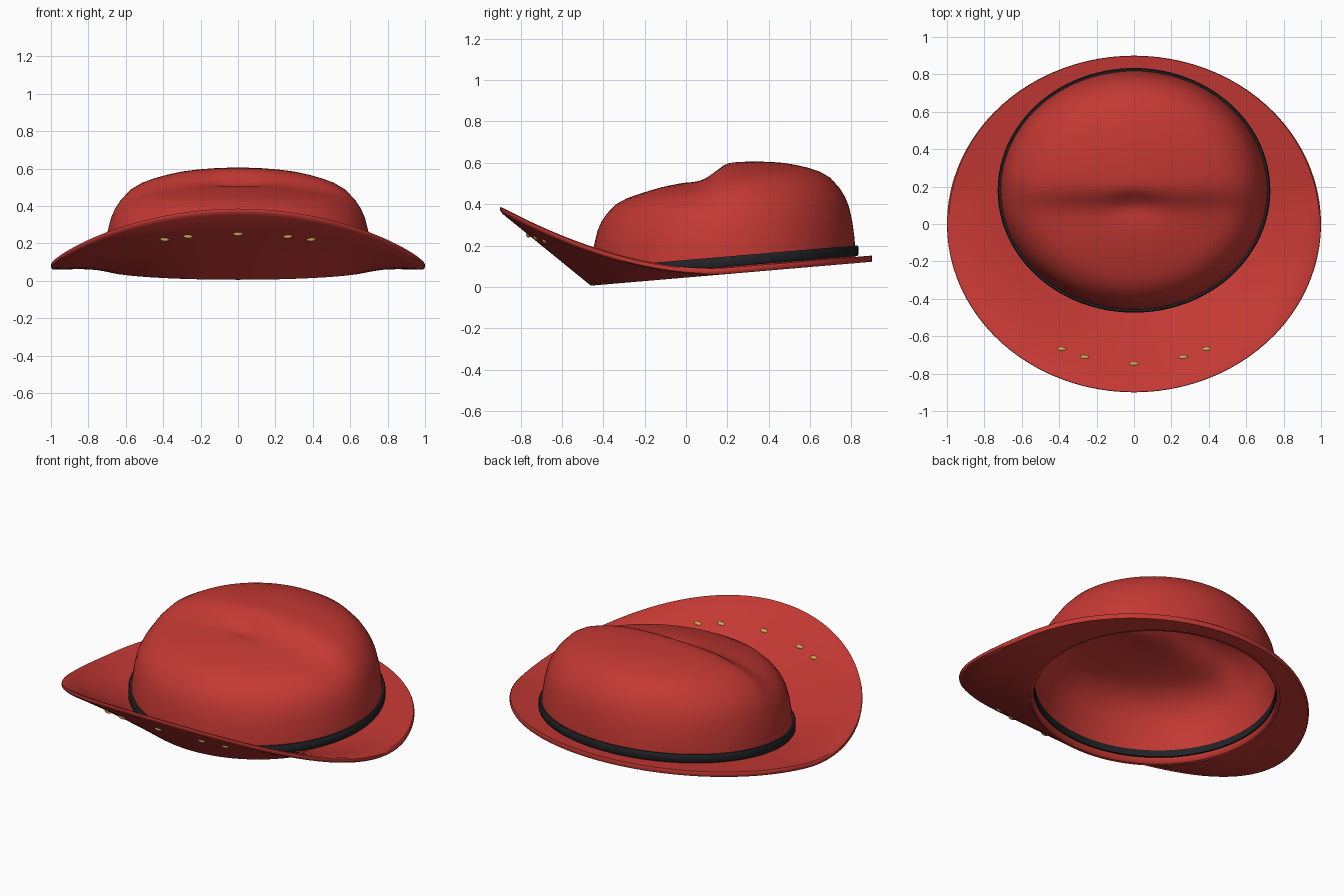
import bpy, bmesh, math
from mathutils import Vector

if "Cube" in bpy.data.objects:
    bpy.data.objects.remove(bpy.data.objects["Cube"])

N = 96                        # segments around the hat
RX, RY, CY = 0.715, 0.64, 0.18  # crown ellipse and its offset to the back


def material(name, rgb):
    m = bpy.data.materials.new(name)
    m.diffuse_color = (*rgb, 1)
    m.use_nodes = True
    m.node_tree.nodes["Principled BSDF"].inputs["Base Color"].default_value = m.diffuse_color
    return m


RED = material("red_felt", (0.55, 0.04, 0.033))
BLACK = material("black_ribbon", (0.016, 0.017, 0.02))
GOLD = material("gold", (0.62, 0.4, 0.09))


def base(y):
    # the hat sits on a plane tilted down to the front
    return 0.045 + 0.085 * y


def loft(name, rings, mat, closed=False, cap=None, angle=40):
    bm = bmesh.new()
    loops = [[bm.verts.new(p) for p in ring] for ring in rings]
    pairs = list(zip(loops, loops[1:]))
    if closed:
        pairs.append((loops[-1], loops[0]))
    for a, b in pairs:
        for i in range(N):
            j = (i + 1) % N
            bm.faces.new((a[i], a[j], b[j], b[i]))
    if cap:
        tip = bm.verts.new(cap)
        for i in range(N):
            bm.faces.new((loops[-1][i], loops[-1][(i + 1) % N], tip))
    bmesh.ops.recalc_face_normals(bm, faces=bm.faces)
    me = bpy.data.meshes.new(name)
    bm.to_mesh(me)
    bm.free()
    ob = bpy.data.objects.new(name, me)
    bpy.context.collection.objects.link(ob)
    me.materials.append(mat)
    finish(ob, angle)
    return ob


def finish(ob, angle):
    bpy.ops.object.select_all(action='DESELECT')
    ob.select_set(True)
    bpy.context.view_layer.objects.active = ob
    bpy.ops.object.shade_smooth_by_angle(angle=math.radians(angle))


ANGLES = [2 * math.pi * i / N for i in range(N)]


# brim: thin ring, its front swept upward
def brim_point(a, t, dz):
    c, s = math.cos(a), math.sin(a)
    x = (1 - t) * RX * c + t * c
    yo = 0.9 * s
    y = (1 - t) * (CY + RY * s) + t * yo
    lift = 0.395 * (max(0, 0.2 - yo) / 1.1) ** 1.75
    return Vector((x, y, base(y) + t * lift + dz))


section = [(0, 0), (.25, 0), (.5, 0), (.75, 0), (.97, 0), (.995, .006), (1, .015),
           (.995, .024), (.97, .03), (.75, .03), (.5, .03), (.25, .03), (0, .03)]
loft("brim", [[brim_point(a, t, dz) for a in ANGLES] for t, dz in section], RED, closed=True)


# crown: dome with a higher back half and a pinch in the top
def crown_point(a, r, h):
    x, y = RX * r * math.cos(a), CY + RY * r * math.sin(a)
    step = 0.035 * math.tanh((y - 0.13) / 0.06) * (1 - r ** 4)
    pinch = 0.03 * math.exp(-(x / 0.13) ** 2 - ((y - 0.1) / 0.06) ** 2)
    return Vector((x, y, base(y) + h + step - pinch))


profile = [(1, .005), (1, .06), (.99, .13), (.975, .2), (.95, .27), (.92, .315), (.88, .355),
           (.81, .403), (.73, .432), (.65, .45), (.56, .466), (.465, .48), (.38, .488),
           (.3, .494), (.23, .498), (.17, .501), (.11, .504), (.05, .506)]
crown = loft("crown", [[crown_point(a, r, h) for a in ANGLES] for r, h in profile],
             RED, cap=crown_point(0, 0, .507), angle=60)
shell = crown.modifiers.new("shell", 'SOLIDIFY')
shell.thickness = 0.018
shell.offset = -1


# ribbon: visible outside and inside the crown wall
def band_ring(d, h):
    ring = []
    for a in ANGLES:
        y = CY + (RY + d) * math.sin(a)
        ring.append(Vector(((RX + d) * math.cos(a), y, base(y) + h)))
    return ring


band_section = [(-.026, .04), (.009, .035), (.014, .042), (.014, .078), (.009, .085), (-.026, .08)]
loft("hat_band", [band_ring(d, h) for d, h in band_section], BLACK, closed=True)


# studs: small gold beads set through the raised front of the brim
for i, c in enumerate((-.43, -.2925, 0, .2925, .43)):
    p = brim_point(-math.acos(c), 0.67, 0.013)
    bpy.ops.mesh.primitive_uv_sphere_add(segments=20, ring_count=12, radius=1, location=p)
    stud = bpy.context.object
    stud.name = f"stud_{i + 1}"
    stud.scale = (0.03, 0.015, 0.022)
    stud.rotation_euler = (math.radians(-40), 0, 0)
    stud.data.materials.append(GOLD)
    finish(stud, 60)
